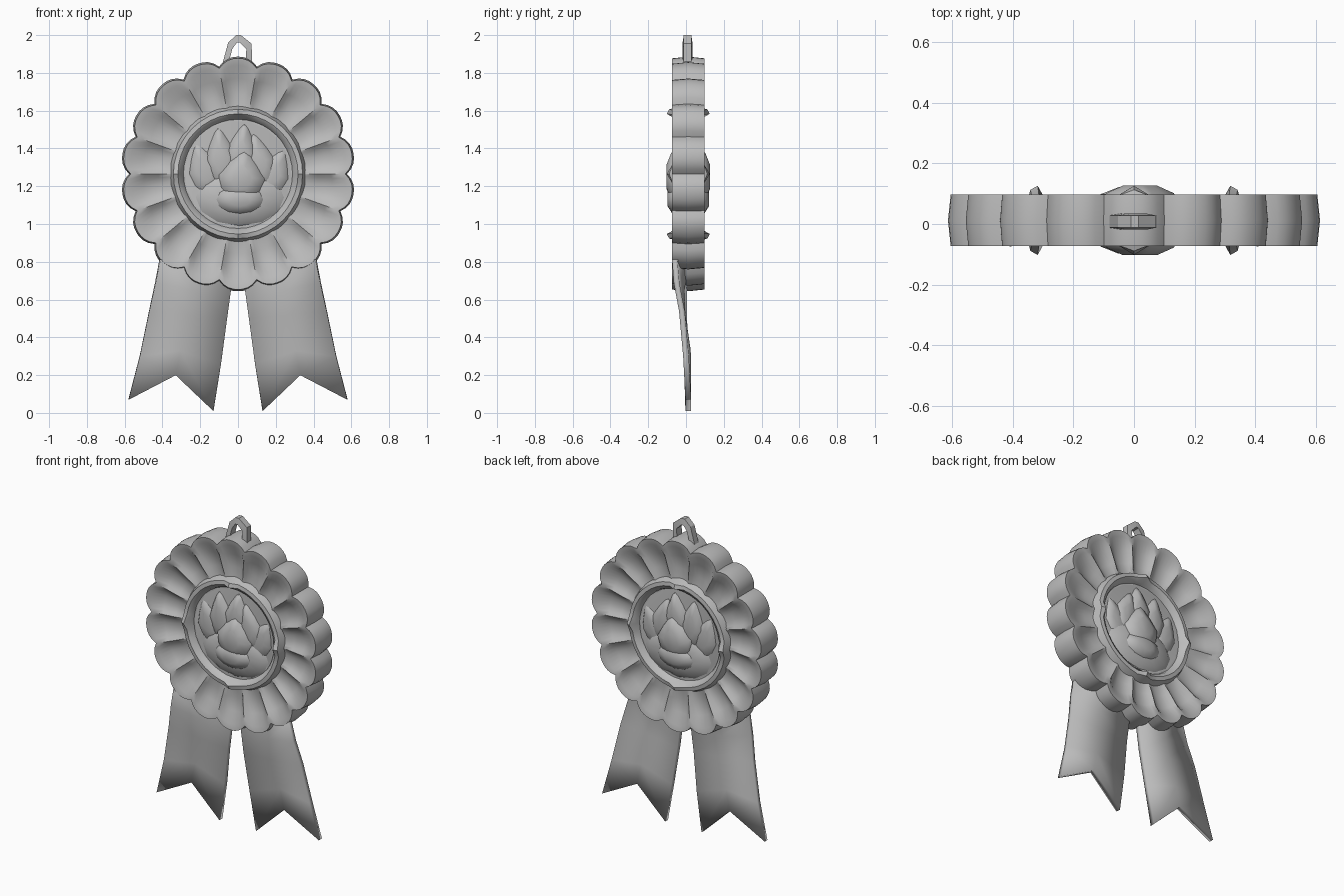
import bpy
import bmesh
from math import sin, cos, pi, radians
from mathutils import Vector

if "Cube" in bpy.data.objects:
    bpy.data.objects.remove(bpy.data.objects["Cube"])

grey = bpy.data.materials.new("plain grey")
grey.use_nodes = True
grey.diffuse_color = (0.5, 0.5, 0.5, 1)
grey.node_tree.nodes["Principled BSDF"].inputs["Base Color"].default_value = (0.5, 0.5, 0.5, 1)

CZ, CY = 1.265, 0.012   # rosette centre
PETALS, STEPS = 18, 8


def finish(bm, name, angle=35):
    bmesh.ops.recalc_face_normals(bm, faces=bm.faces)
    mesh = bpy.data.meshes.new(name)
    bm.to_mesh(mesh)
    bm.free()
    mesh.materials.append(grey)
    obj = bpy.data.objects.new(name, mesh)
    bpy.context.collection.objects.link(obj)
    bpy.ops.object.select_all(action='DESELECT')
    bpy.context.view_layer.objects.active = obj
    obj.select_set(True)
    bpy.ops.object.shade_smooth_by_angle(angle=radians(angle))
    return obj


def bridge(bm, a, b):
    n = len(a)
    for i in range(n):
        j = (i + 1) % n
        bm.faces.new((a[i], a[j], b[j], b[i]))


def lathe(name, rows, count, angle=35, closed=False):
    """Sweep rows around the rosette axis; each row maps a step to (radius, y)."""
    bm = bmesh.new()
    rings = []
    for row in rows:
        ring = []
        for i in range(count):
            a = 2 * pi * i / count
            r, y = row(i)
            ring.append(bm.verts.new((r * cos(a), CY + y, CZ + r * sin(a))))
        rings.append(ring)
    for a, b in zip(rings, rings[1:]):
        bridge(bm, a, b)
    if closed:
        bridge(bm, rings[-1], rings[0])
    else:
        bm.faces.new(rings[0])
        bm.faces.new(rings[-1])
    return finish(bm, name, angle)


# Scalloped rosette: every petal is a scoop with a raised rim and ridges between
def petal_row(radius, scallop, height, dip, side):
    def row(i):
        u = abs((i % STEPS) / STEPS * 2 - 1)
        bulge = 1 - u ** 2.4
        return radius + scallop * bulge, side * (height - dip * bulge)
    return row


front = [(0.28, 0, 0.05, 0), (0.34, 0, 0.05, 0.01), (0.42, 0, 0.066, 0.034),
         (0.49, 0.015, 0.076, 0.034), (0.54, 0.035, 0.083, 0.004), (0.568, 0.044, 0.085, 0)]
rows = ([petal_row(*p, -1) for p in front] + [petal_row(0.577, 0.044, 0, 0, 1)]
        + [petal_row(*p, 1) for p in reversed(front)])
lathe("petal_rosette", rows, PETALS * STEPS, 28)

# Raised border rings, front and back, with a small peak at each quarter
RING_STEPS = 40
section = [(0.285, 0.04, 0), (0.297, 0.07, 0), (0.318, 0.084, 0.03),
           (0.342, 0.081, 0.02), (0.36, 0.035, 0)]


def ring_row(radius, height, peak, side):
    return lambda i: (radius, side * (height + (peak if i % (RING_STEPS // 4) == 0 else 0)))


for label, side in (("front", -1), ("back", 1)):
    lathe(label + "_border_ring", [ring_row(*p, side) for p in section], RING_STEPS, 40, True)


# Sculpted centre relief: a rounded base with faceted plumes rising from it
def lump(bm, x, z, width, height, depth, tilt, side, pointed):
    outline = []
    for i in range(12):
        a = pi * i / 6
        taper = 1 - 0.6 * max(0, sin(a)) if pointed else 1
        px, pz = width * cos(a) * taper, height * sin(a)
        outline.append((px * cos(tilt) + pz * sin(tilt), pz * cos(tilt) - px * sin(tilt)))
    loops = []
    for scale, d in ((1, 0.04), (0.8, 0.015 + 0.65 * depth), (0.4, depth)):
        loops.append([bm.verts.new((x + px * scale, CY + side * d, z + pz * scale))
                      for px, pz in outline])
    for a, b in zip(loops, loops[1:]):
        bridge(bm, a, b)
    bm.faces.new(loops[0])
    bm.faces.new(loops[-1])


plumes = [(-0.18, 1.29, 0.09, 0.15, 0.07, -0.3), (-0.09, 1.35, 0.09, 0.17, 0.08, -0.1),
          (0.02, 1.38, 0.09, 0.16, 0.085, 0.1), (0.11, 1.33, 0.09, 0.16, 0.08, -0.2),
          (0.19, 1.27, 0.09, 0.14, 0.07, 0.4), (0.02, 1.25, 0.14, 0.16, 0.115, 0.1)]
for label, side in (("front", -1), ("back", 1)):
    bm = bmesh.new()
    lump(bm, 0.01, 1.14, 0.25, 0.16, 0.085, 0, side, False)
    lump(bm, 0.01, 1.13, 0.15, 0.09, 0.11, 0, side, False)
    for p in plumes:
        lump(bm, *p, side, True)
    finish(bm, label + "_centre_relief", 40)


# Hanging ribbon tails with a notched end, outer edge folded forward at the top
def tail(name, side):
    rows = [  # (x, y, z) of the outer edge, middle and inner edge
        ((0.36, 0.01, 0.89), (0.22, 0.01, 0.84), (0.05, 0.01, 0.78)),
        ((0.413, -0.06, 0.81), (0.23, 0.0, 0.76), (0.04, 0.005, 0.72)),
        ((0.437, -0.05, 0.69), (0.25, -0.025, 0.65), (0.035, -0.01, 0.67)),
        ((0.47, -0.022, 0.54), (0.27, -0.018, 0.52), (0.058, -0.01, 0.5)),
        ((0.52, 0.0, 0.30), (0.305, 0.01, 0.33), (0.09, 0.004, 0.26)),
        ((0.58, 0.012, 0.07), (0.33, 0.012, 0.20), (0.13, 0.012, 0.01))]
    bm = bmesh.new()
    grid = [[bm.verts.new((side * x, y, z)) for x, y, z in row] for row in rows]
    for a, b in zip(grid, grid[1:]):
        for i in range(2):
            bm.faces.new((a[i], a[i + 1], b[i + 1], b[i]))
    obj = finish(bm, name, 35)
    thick = obj.modifiers.new("thickness", 'SOLIDIFY')
    thick.thickness = 0.03
    thick.offset = 0


tail("left_ribbon_tail", 1)
tail("right_ribbon_tail", -1)

# Hanging loop on top: an angular arch with a square section
path = [(-0.085, 1.84), (-0.052, 1.96), (-0.01, 2.0), (0.015, 2.0), (0.072, 1.955), (0.075, 1.84)]
hub = Vector((0, 1.88))
bm = bmesh.new()
loops = []
for x, z in path:
    outer = Vector((x, z))
    inner = outer + (hub - outer).normalized() * 0.04
    loops.append([bm.verts.new((p.x, y, p.y)) for p, y in
                  ((outer, -0.012), (outer, 0.028), (inner, 0.034), (inner, -0.018))])
for a, b in zip(loops, loops[1:]):
    bridge(bm, a, b)
bm.faces.new(loops[0])
bm.faces.new(loops[-1])
finish(bm, "hanging_loop", 30)
